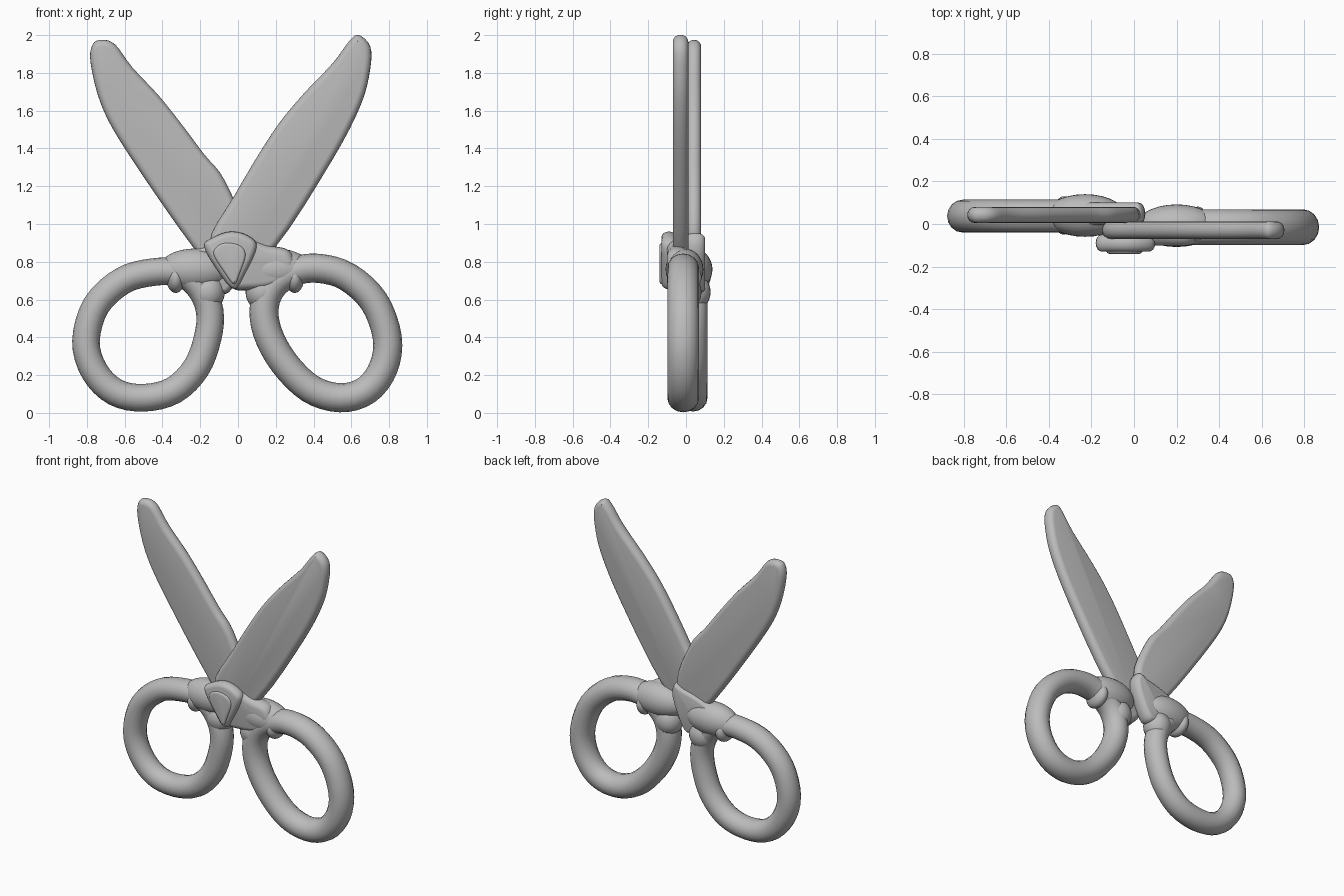
import bpy
import bmesh
from math import sin, cos, pi
from mathutils import Vector

default_cube = bpy.data.objects.get("Cube")
if default_cube:
    bpy.data.objects.remove(default_cube, do_unlink=True)

# One plain grey for the whole tool
GREY = (0.5, 0.5, 0.5, 1)
grey_metal = bpy.data.materials.new("plain grey")
grey_metal.use_nodes = True
grey_metal.diffuse_color = GREY
grey_metal.node_tree.nodes["Principled BSDF"].inputs["Base Color"].default_value = GREY


def smooth_loop(points, steps):
    """Round a closed list of points with a Catmull-Rom spline."""
    points = [Vector(point) for point in points]
    count = len(points)
    loop = []
    for i in range(count):
        before, start, end, after = (points[(i + k) % count] for k in (-1, 0, 1, 2))
        for step in range(steps):
            t = step / steps
            loop.append(start + (end - before) * t / 2
                        + (before * 2 - start * 5 + end * 4 - after) * t * t / 2
                        + (start * 3 - before - end * 3 + after) * t * t * t / 2)
    return loop


def inset_loop(loop, distance):
    """Move an outline inwards along its own normals."""
    count = len(loop)
    area = sum(loop[i - 1].cross(loop[i]) for i in range(count))
    turn = 1 if area > 0 else -1
    result = []
    for i, point in enumerate(loop):
        along = (loop[(i + 1) % count] - loop[i - 1]).normalized() * turn
        result.append(point + Vector((-along.y, along.x)) * distance)
    return result


def finish(name, bm):
    bmesh.ops.recalc_face_normals(bm, faces=bm.faces)
    mesh = bpy.data.meshes.new(name)
    bm.to_mesh(mesh)
    bm.free()
    mesh.materials.append(grey_metal)
    part = bpy.data.objects.new(name, mesh)
    bpy.context.collection.objects.link(part)
    bpy.ops.object.select_all(action="DESELECT")
    part.select_set(True)
    bpy.context.view_layer.objects.active = part
    bpy.ops.object.shade_smooth_by_angle(angle=pi / 4)
    return part


def join_rings(bm, rings, closed):
    count = len(rings[0])
    first = 0 if closed else 1
    for r in range(first, len(rings)):
        low, high = rings[r - 1], rings[r]
        for i in range(count):
            bm.faces.new((low[i - 1], low[i], high[i], high[i - 1]))


def plate(name, outline, front, back, edge, layers=8):
    """Flat part seen from the front, with a rounded rim."""
    bm = bmesh.new()
    loop = smooth_loop(outline, 4)
    middle, half = (front + back) / 2, (back - front) / 2
    rings = []
    for k in range(layers + 1):
        angle = pi * (k / layers - 0.5)
        level = inset_loop(loop, edge * (1 - cos(angle)))
        y = middle + half * sin(angle)
        rings.append([bm.verts.new((p.x, y, p.y)) for p in level])
    join_rings(bm, rings, closed=False)
    bm.faces.new(rings[0])
    bm.faces.new(rings[-1])
    return finish(name, bm)


def tube_ring(name, path, y, radius, depth, sides=16):
    """Closed finger loop with an oval section."""
    bm = bmesh.new()
    loop = smooth_loop(path, 4)
    angles = [2 * pi * k / sides for k in range(sides)]
    levels = [inset_loop(loop, radius * cos(a)) for a in angles]
    rings = [[bm.verts.new((level[i].x, y + depth * sin(a), level[i].y))
              for level, a in zip(levels, angles)] for i in range(len(loop))]
    join_rings(bm, rings, closed=True)
    return finish(name, bm)


def lump(name, centre, radii):
    """Rounded swelling where the parts flow together."""
    bm = bmesh.new()
    bmesh.ops.create_uvsphere(bm, u_segments=28, v_segments=16, radius=1)
    bmesh.ops.scale(bm, vec=radii, verts=bm.verts)
    bmesh.ops.translate(bm, vec=centre, verts=bm.verts)
    return finish(name, bm)


# Blades: the left one passes in front of the right one
plate("left_blade", [
    (0.64, 2), (0.7, 1.94), (0.7, 1.82), (0.65, 1.63), (0.5, 1.34), (0.2, 0.88),
    (0, 0.75), (-0.15, 0.9), (-0.02, 1.15), (0.18, 1.48), (0.33, 1.67),
    (0.5, 1.85), (0.59, 1.97)], front=-0.07, back=0.012, edge=0.035)
plate("right_blade", [
    (-0.72, 1.975), (-0.77, 1.95), (-0.78, 1.85), (-0.72, 1.62), (-0.58, 1.37),
    (-0.24, 0.88), (-0.1, 0.75), (0.03, 0.95), (-0.07, 1.23), (-0.18, 1.37),
    (-0.3, 1.53), (-0.42, 1.68), (-0.56, 1.83), (-0.65, 1.95)],
    front=0.005, back=0.08, edge=0.035)

# Finger loops
tube_ring("left_finger_loop", [
    (0.79, 0.4), (0.77, 0.24), (0.68, 0.12), (0.54, 0.08), (0.38, 0.13),
    (0.24, 0.27), (0.155, 0.43), (0.14, 0.57), (0.19, 0.68), (0.3, 0.75),
    (0.43, 0.765), (0.58, 0.72), (0.72, 0.59)], y=-0.015, radius=0.077, depth=0.084)
tube_ring("right_finger_loop", [
    (-0.805, 0.38), (-0.76, 0.22), (-0.65, 0.11), (-0.5, 0.08), (-0.34, 0.12),
    (-0.22, 0.24), (-0.16, 0.4), (-0.15, 0.54), (-0.2, 0.66), (-0.3, 0.74),
    (-0.45, 0.745), (-0.61, 0.7), (-0.75, 0.57)], y=0.037, radius=0.073, depth=0.077)

# Shoulders that carry each blade into its loop
plate("left_shoulder", [
    (-0.15, 0.88), (-0.07, 0.94), (0.02, 0.94), (0.15, 0.89), (0.27, 0.86),
    (0.3, 0.76), (0.2, 0.67), (0.06, 0.65), (-0.03, 0.66), (-0.1, 0.76)],
    front=-0.1, back=0.01, edge=0.04)
plate("right_shoulder", [
    (-0.28, 0.84), (-0.15, 0.9), (-0.04, 0.93), (0.03, 0.95), (0.05, 0.85),
    (-0.03, 0.66), (-0.1, 0.63), (-0.21, 0.67), (-0.31, 0.75)],
    front=-0.005, back=0.1, edge=0.03)

# Swellings, knuckles and collars around the loop joints
for side, x, y in (("left", 0.2, -0.008), ("right", -0.23, 0.04)):
    outward = 1 if x > 0 else -1
    lump(side + "_swelling", (x, y, 0.76), (0.19, 0.1, 0.11))
    lump(side + "_knuckle", (x - outward * 0.07, y, 0.64), (0.09, 0.09, 0.1))
    lump(side + "_collar", (x + outward * 0.1, y, 0.715), (0.05, 0.09, 0.08))

# Pivot cap with its raised centre
plate("pivot_cap", [
    (-0.18, 0.88), (-0.13, 0.93), (-0.04, 0.96), (0.05, 0.94), (0.1, 0.88),
    (0.04, 0.74), (-0.02, 0.655), (-0.1, 0.74)], front=-0.13, back=-0.05, edge=0.03)
plate("pivot_centre", [
    (-0.13, 0.84), (-0.1, 0.89), (-0.04, 0.9), (0.02, 0.88), (0.04, 0.83),
    (0.01, 0.74), (-0.02, 0.68), (-0.07, 0.74)], front=-0.14, back=-0.11, edge=0.015)
